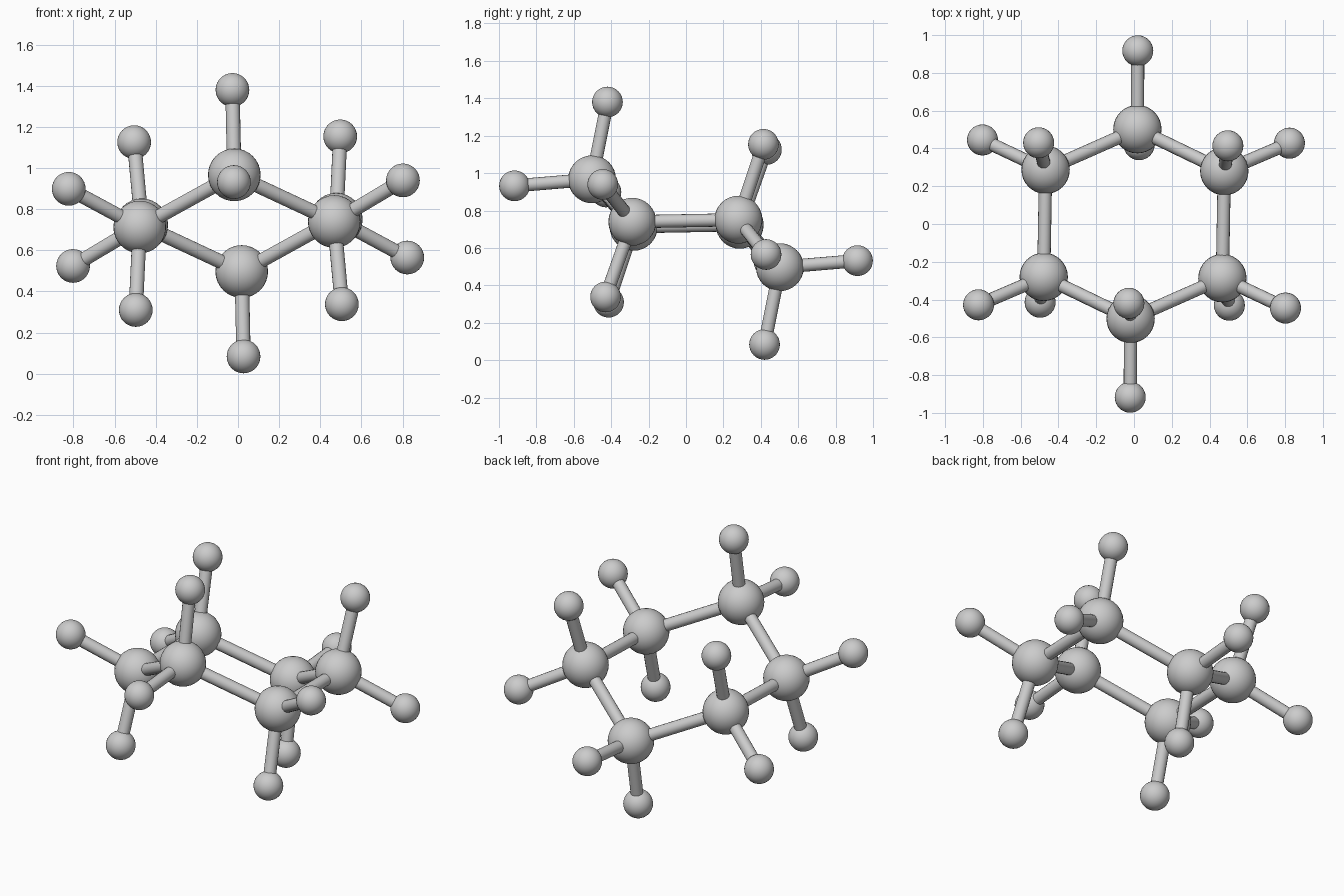
import bpy
from mathutils import Vector

if "Cube" in bpy.data.objects:
    bpy.data.objects.remove(bpy.data.objects["Cube"])

CENTRE = Vector((0, 0, 0.732))
BIG_R, SMALL_R, ROD_R = 0.128, 0.082, 0.035


def smooth(obj, name):
    obj.name = name
    bpy.ops.object.shade_smooth_by_angle()


def ball(name, pos, radius):
    bpy.ops.mesh.primitive_uv_sphere_add(segments=32, ring_count=16, radius=radius, location=pos)
    smooth(bpy.context.object, name)


def rod(name, a, b):
    d = b - a
    bpy.ops.mesh.primitive_cylinder_add(vertices=16, radius=ROD_R, depth=d.length, location=(a + b) / 2,
                                        rotation=d.to_track_quat('Z', 'Y').to_euler())
    smooth(bpy.context.object, name)


# half of the ring: big ball, upright small ball, outward small ball
half = [
    [(-0.018, -0.502, 0.967), (-0.027, -0.42, 1.38), (-0.02, -0.917, 0.932)],
    [(0.468, -0.287, 0.74), (0.505, -0.43, 0.338), (0.802, -0.445, 0.94)],
    [(0.478, 0.28, 0.751), (0.497, 0.414, 1.154), (0.823, 0.428, 0.565)],
]
half = [[Vector(p) for p in unit] for unit in half]

# the other half is the same, mirrored through the centre point
units = half + [[2 * CENTRE - p for p in unit] for unit in half]

for i, (big, axial, outer) in enumerate(units):
    # ring joint and the rod to the next joint
    ball(f"ring_ball_{i}", big, BIG_R)
    rod(f"ring_rod_{i}", big, units[(i + 1) % 6][0])
    # two small balls on each joint
    for label, tip in (("upright", axial), ("outer", outer)):
        ball(f"{label}_ball_{i}", tip, SMALL_R)
        rod(f"{label}_rod_{i}", big, tip)
